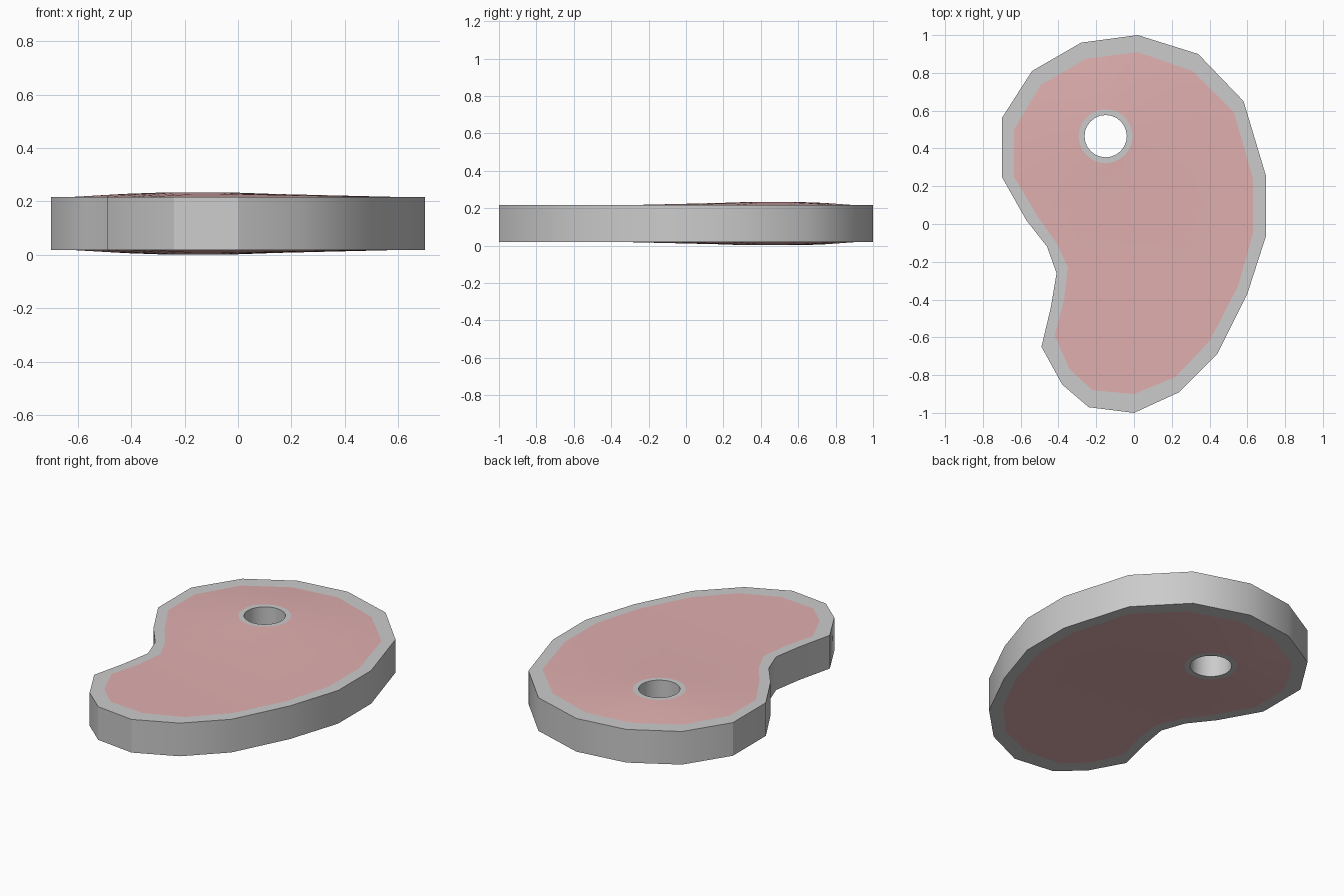
import bpy, bmesh, math

if "Cube" in bpy.data.objects:
    bpy.data.objects.remove(bpy.data.objects["Cube"])

# Steak outline and the meat border inside the fat rim (both listed clockwise)
OUTER = [(0.02, 1), (0.34, 0.9), (0.58, 0.65), (0.7, 0.25), (0.7, -0.06), (0.6, -0.37), (0.44, -0.69),
         (0.24, -0.89), (0, -1), (-0.24, -0.97), (-0.38, -0.85), (-0.49, -0.65), (-0.44, -0.44),
         (-0.41, -0.26), (-0.46, -0.12), (-0.57, 0.02), (-0.7, 0.25), (-0.7, 0.56), (-0.54, 0.81),
         (-0.28, 0.96)][::-1]
INNER = [(0.02, 0.91), (0.31, 0.81), (0.53, 0.59), (0.63, 0.24), (0.63, -0.05), (0.55, -0.33), (0.4, -0.62),
         (0.22, -0.81), (0, -0.9), (-0.22, -0.88), (-0.34, -0.77), (-0.42, -0.59), (-0.37, -0.4),
         (-0.35, -0.23), (-0.41, -0.1), (-0.51, 0.04), (-0.635, 0.25), (-0.635, 0.5), (-0.495, 0.735),
         (-0.255, 0.875)][::-1]
MID = 0.1175                                 # half thickness plane
EDGE, SWELL, PEAK = 0.0985, 0.111, 0.1155    # half thickness at rim, swell and bone


def circle(r, n=24):
    return [(-0.15 + r * math.cos(2 * math.pi * i / n), 0.465 + r * math.sin(2 * math.pi * i / n))
            for i in range(n)]


def add_loop(bm, pts, h):
    return [bm.verts.new((x, y, MID + h)) for x, y in pts]


def loft(bm, loops):
    for a, b in zip(loops, loops[1:]):
        for i in range(len(a)):
            j = (i + 1) % len(a)
            bm.faces.new((a[i], a[j], b[j], b[i]))


def finish(bm, name, mat=None):
    me = bpy.data.meshes.new(name)
    bm.to_mesh(me)
    bm.free()
    ob = bpy.data.objects.new(name, me)
    bpy.context.collection.objects.link(ob)
    if mat:
        me.materials.append(mat)
    bpy.ops.object.select_all(action='DESELECT')
    ob.select_set(True)
    bpy.context.view_layer.objects.active = ob
    bpy.ops.object.shade_smooth_by_angle(angle=math.radians(30))


# Fat rim: outer wall with a flat band above and below
bm = bmesh.new()
loft(bm, [add_loop(bm, p, h) for p, h in
          ((INNER, -EDGE), (OUTER, -EDGE), (OUTER, EDGE), (INNER, EDGE))])
finish(bm, "fat_rim")

# Bone: ring around a through hole
bm = bmesh.new()
ring, hole = circle(0.143), circle(0.112)
loft(bm, [add_loop(bm, p, h) for p, h in
          ((ring, PEAK), (hole, PEAK), (hole, -PEAK), (ring, -PEAK))])
finish(bm, "bone_ring")

# Meat: gently swollen top and bottom faces, highest around the bone
red = bpy.data.materials.new("meat_red")
red.diffuse_color = (0.75, 0.43, 0.43, 1)
red.use_nodes = True
red.node_tree.nodes["Principled BSDF"].inputs["Base Color"].default_value = red.diffuse_color
for side, name in ((1, "meat_top"), (-1, "meat_bottom")):
    bm = bmesh.new()
    border = add_loop(bm, INNER, side * EDGE)
    swell = add_loop(bm, circle(0.27), side * SWELL)
    edges = [bm.edges.new((lp[i - 1], lp[i])) for lp in (border, swell) for i in range(len(lp))]
    bmesh.ops.triangle_fill(bm, edges=edges, use_beauty=True, normal=(0, 0, 1))
    loft(bm, [swell, add_loop(bm, ring, side * PEAK)])
    bm.normal_update()
    for f in bm.faces:
        if f.normal.z * side < 0:
            f.normal_flip()
    finish(bm, name, red)
